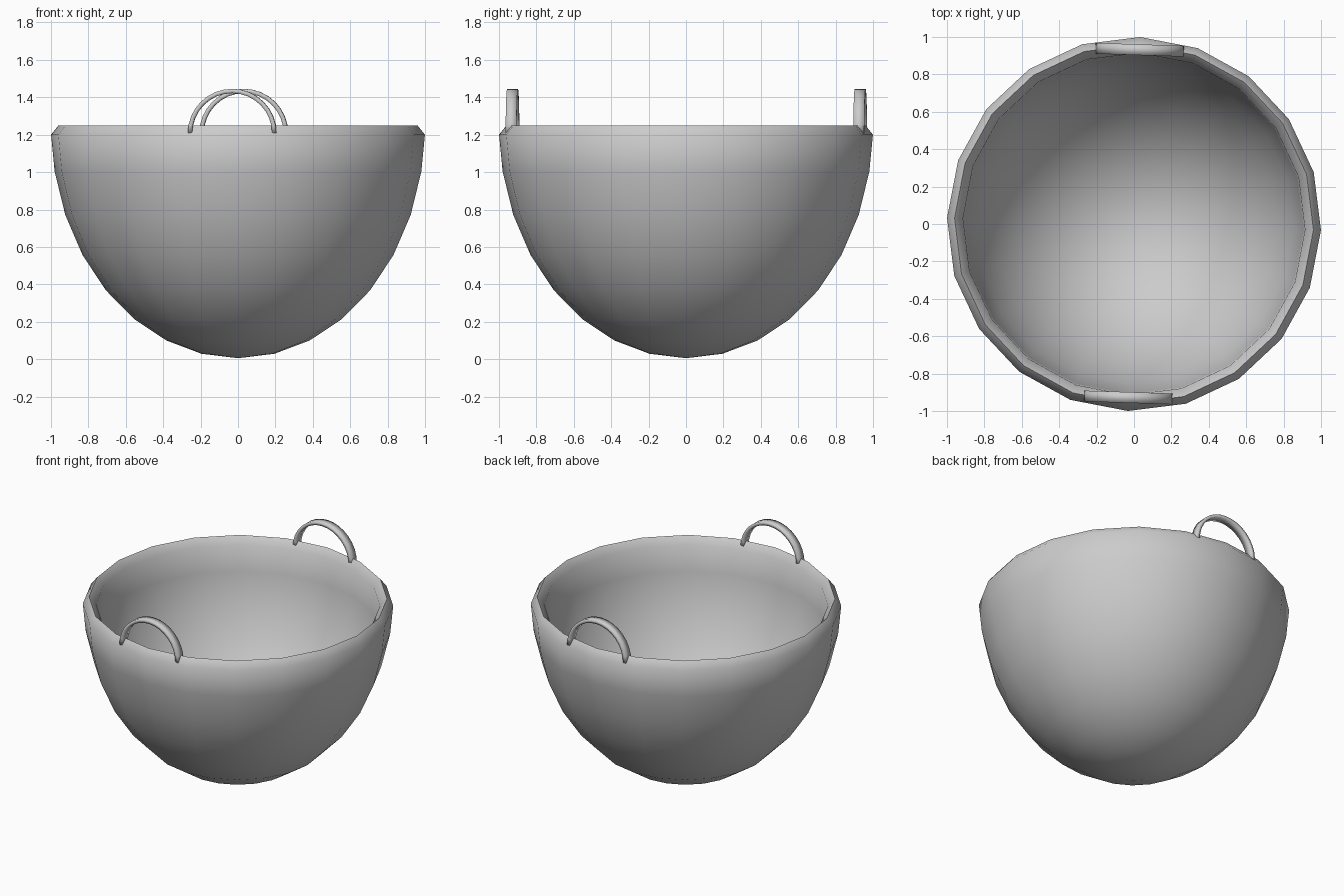
import bpy, bmesh
from math import sin, cos, pi, radians

if "Cube" in bpy.data.objects:
    bpy.data.objects.remove(bpy.data.objects["Cube"])

TURN = radians(-1.9)   # slight twist of the whole basket
SIDES = 20


def make_object(name, rings, close_rows, caps, angle):
    """Skin a list of closed vertex rings into a mesh."""
    bm = bmesh.new()
    rows = [[bm.verts.new(p) for p in ring] for ring in rings]
    last = len(rows) if close_rows else len(rows) - 1
    for i in range(last):
        a, b = rows[i], rows[(i + 1) % len(rows)]
        n = len(a)
        for j in range(n):
            k = (j + 1) % n
            bm.faces.new((a[j], a[k], b[k], b[j]))
    if caps:
        bm.faces.new(rows[0])
        bm.faces.new(rows[-1])
    bmesh.ops.remove_doubles(bm, verts=bm.verts, dist=0.0005)
    bmesh.ops.recalc_face_normals(bm, faces=bm.faces)
    mesh = bpy.data.meshes.new(name)
    bm.to_mesh(mesh)
    bm.free()
    obj = bpy.data.objects.new(name, mesh)
    bpy.context.collection.objects.link(obj)
    obj.rotation_euler.z = TURN
    bpy.ops.object.select_all(action='DESELECT')
    obj.select_set(True)
    bpy.context.view_layer.objects.active = obj
    bpy.ops.object.shade_smooth_by_angle(angle=angle)
    return obj


def ring(r, z):
    return [(r * cos(2 * pi * i / SIDES), r * sin(2 * pi * i / SIDES), z)
            for i in range(SIDES)]


# Basket: lathed half-ellipsoid shell with a ridged rim
steps = [radians(11.25 * i) for i in range(8)]
outer = [(sin(a), 0.005 + 1.24 * (1 - cos(a))) for a in steps]
inner = [(0.925 * sin(a), 0.08 + 1.165 * (1 - cos(a))) for a in steps]
profile = outer + [(1.0, 1.2), (0.96, 1.25), (0.915, 1.2)] + inner[::-1]
make_object("basket_bowl", [ring(max(r, 1e-5), z) for r, z in profile],
            False, False, radians(75))


# Handles: flat strap arches on the front and back of the rim
def handle(name, y):
    rings = []
    for i in range(17):
        a = pi * i / 16
        rings.append([(r * cos(a), y + dy, 1.208 + r * sin(a))
                      for r, dy in ((0.237, -0.029), (0.237, 0.029),
                                    (0.214, 0.029), (0.214, -0.029))])
    make_object(name, rings, False, True, radians(100))


handle("front_handle", -0.928)
handle("back_handle", 0.932)
